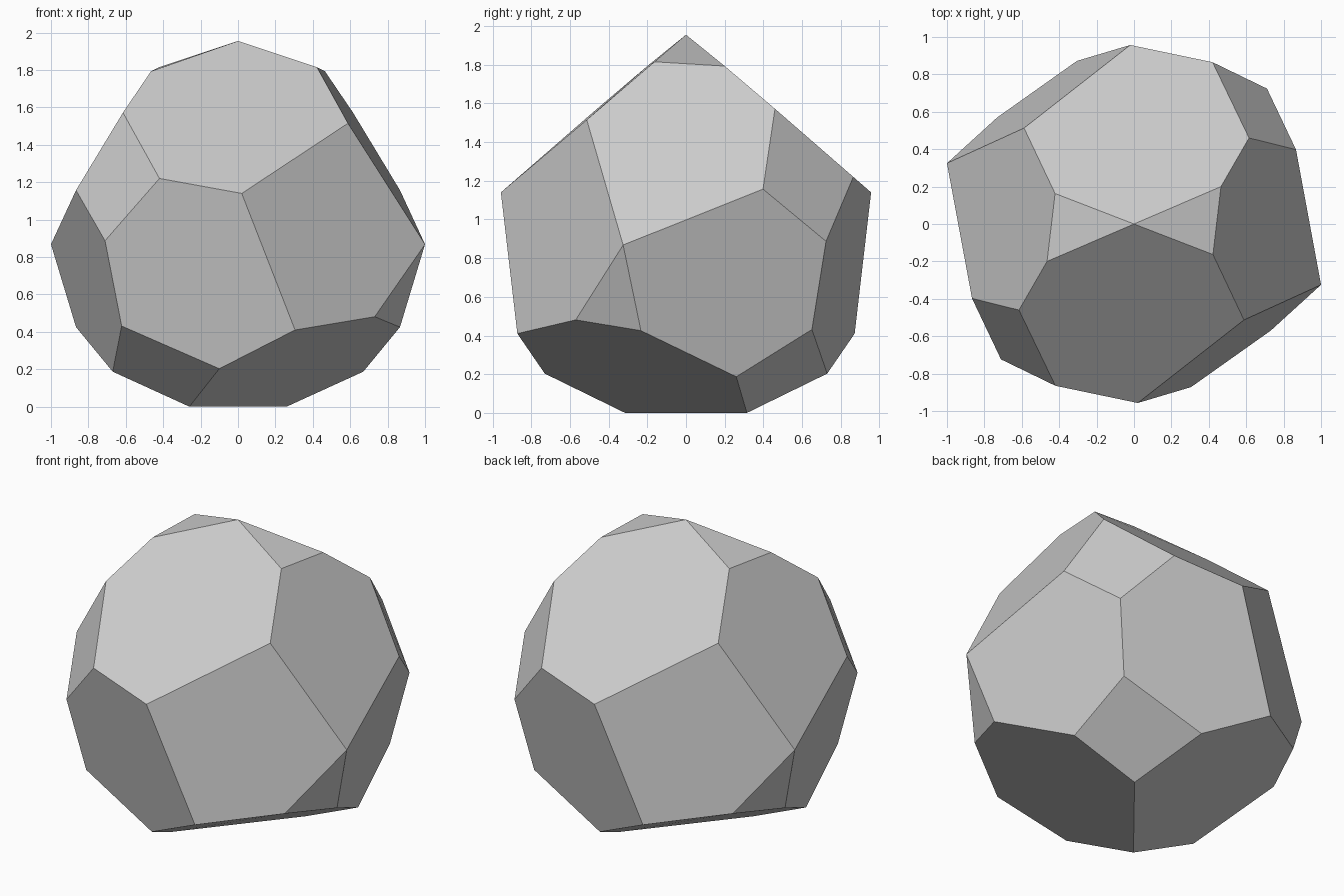
import bpy, bmesh
from mathutils import Vector

if "Cube" in bpy.data.objects:
    bpy.data.objects.remove(bpy.data.objects["Cube"])

# One half of the corners; the other half is a half turn about z
corners = {
    "A": (0, 0, 1.955),
    "B": (-0.465, -0.2, 1.793), "C": (-0.615, -0.46, 1.572),
    "D": (-0.42, -0.865, 1.22), "E": (0.02, -0.957, 1.14),
    "F": (0.588, -0.513, 1.515), "G": (0.422, -0.163, 1.815),
    "H": (-0.866, -0.398, 1.157), "I": (1.0, -0.325, 0.868),
    "J": (-0.711, -0.724, 0.887), "K": (-0.622, -0.651, 0.431),
    "L": (-0.1, -0.73, 0.203), "M": (0.305, -0.872, 0.41),
    "N": (0.731, -0.57, 0.481), "O": (0.866, -0.233, 0.425),
    "P": (0.67, 0.26, 0.187), "Q": (-0.26, -0.315, 0),
}
# One half of the facets; lower case means the half-turned corner
facets = ["ABCDEFG", "AGb", "GbchIF", "CDJH", "hjkPOI",
          "EFINM", "ION", "DEMLKJ", "KLQp", "LMNOPqQ"]

bm = bmesh.new()
verts = {}
for name, co in corners.items():
    verts[name] = bm.verts.new(co)
    if name == "A":
        verts["a"] = verts["A"]          # apex lies on the axis
    else:
        verts[name.lower()] = bm.verts.new((-co[0], -co[1], co[2]))
for facet in facets:
    for loop in (facet, facet.swapcase()):
        bm.faces.new([verts[c] for c in loop])
bmesh.ops.recalc_face_normals(bm, faces=bm.faces)

mesh = bpy.data.meshes.new("faceted_stone")
bm.to_mesh(mesh)
bm.free()

# Plain grey stone
grey = bpy.data.materials.new("light_grey")
grey.diffuse_color = (0.6, 0.6, 0.6, 1)
grey.use_nodes = True
grey.node_tree.nodes["Principled BSDF"].inputs["Base Color"].default_value = grey.diffuse_color
mesh.materials.append(grey)
stone = bpy.data.objects.new("faceted_stone", mesh)
bpy.context.collection.objects.link(stone)
